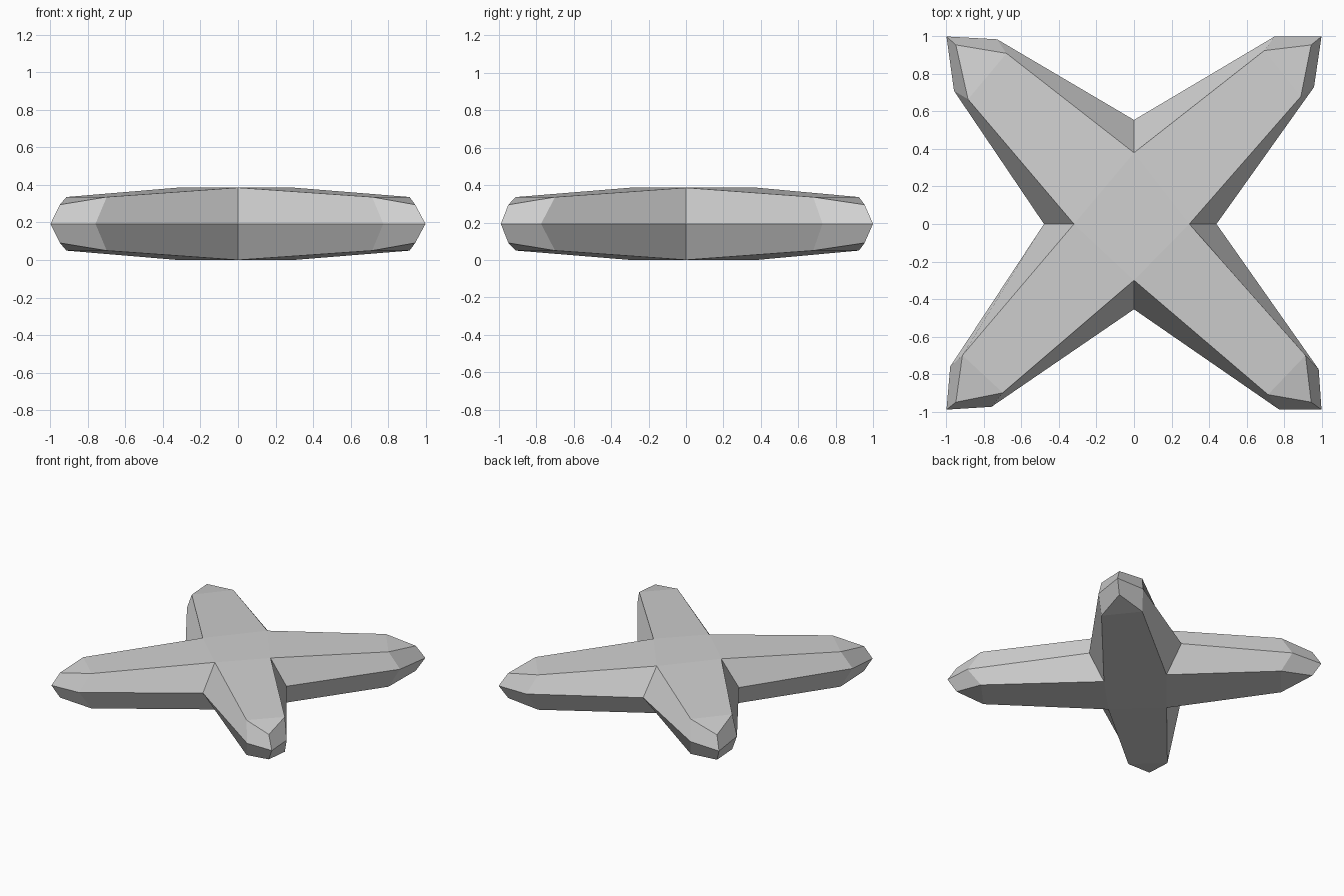
import bpy
import bmesh

default_cube = bpy.data.objects.get("Cube")
if default_cube:
    bpy.data.objects.remove(default_cube, do_unlink=True)

# Plain grey stone
grey = bpy.data.materials.new("light grey")
grey.use_nodes = True
colour = (0.63, 0.63, 0.63, 1)
grey.diffuse_color = colour
grey.node_tree.nodes["Principled BSDF"].inputs["Base Color"].default_value = colour

# Each arm, counterclockwise: notch, shoulder, tip, shoulder
rim_outline = [
    (0.44, 0), (0.96, 0.73), (1, 1), (0.75, 1),
    (0, 0.555), (-0.73, 0.985), (-1, 1), (-0.96, 0.71),
    (-0.48, 0), (-0.98, -0.76), (-1, -0.99), (-0.76, -0.975),
    (0, -0.455), (0.775, -0.99), (1, -0.99), (0.985, -0.775),
]
face_outline = [
    (0.295, 0), (0.89, 0.68), (0.945, 0.955), (0.695, 0.925),
    (0, 0.38), (-0.68, 0.91), (-0.95, 0.955), (-0.885, 0.665),
    (-0.32, 0), (-0.915, -0.7), (-0.95, -0.95), (-0.7, -0.9),
    (0, -0.3), (0.715, -0.91), (0.945, -0.95), (0.915, -0.7),
]
middle = 0.193
rise = [middle, 0.143, 0.102, 0.143]  # notch, shoulder, tip, shoulder


def add_half(bm, rim, side):
    """Add the upper (side = 1) or lower (side = -1) half of the star."""
    count = len(rim)
    ring = [bm.verts.new((x, y, middle + side * rise[i % len(rise)]))
            for i, (x, y) in enumerate(face_outline)]
    # Bevelled flanks
    for i in range(count):
        j = (i + 1) % count
        bm.faces.new((rim[i], rim[j], ring[j], ring[i]))
    # Flat hub
    bm.faces.new(ring[::4])
    # Sloping arm tops with a steeper triangle at each tip
    for notch in range(0, count, 4):
        shoulder, tip, far_shoulder = ring[notch + 1:notch + 4]
        next_notch = ring[(notch + 4) % count]
        bm.faces.new((ring[notch], shoulder, far_shoulder, next_notch))
        bm.faces.new((shoulder, tip, far_shoulder))


# Four-armed star
bm = bmesh.new()
rim = [bm.verts.new((x, y, middle)) for x, y in rim_outline]
for side in (1, -1):
    add_half(bm, rim, side)
bmesh.ops.recalc_face_normals(bm, faces=bm.faces)

mesh = bpy.data.meshes.new("four_armed_star")
bm.to_mesh(mesh)
bm.free()
mesh.materials.append(grey)
star = bpy.data.objects.new("four_armed_star", mesh)
bpy.context.collection.objects.link(star)
